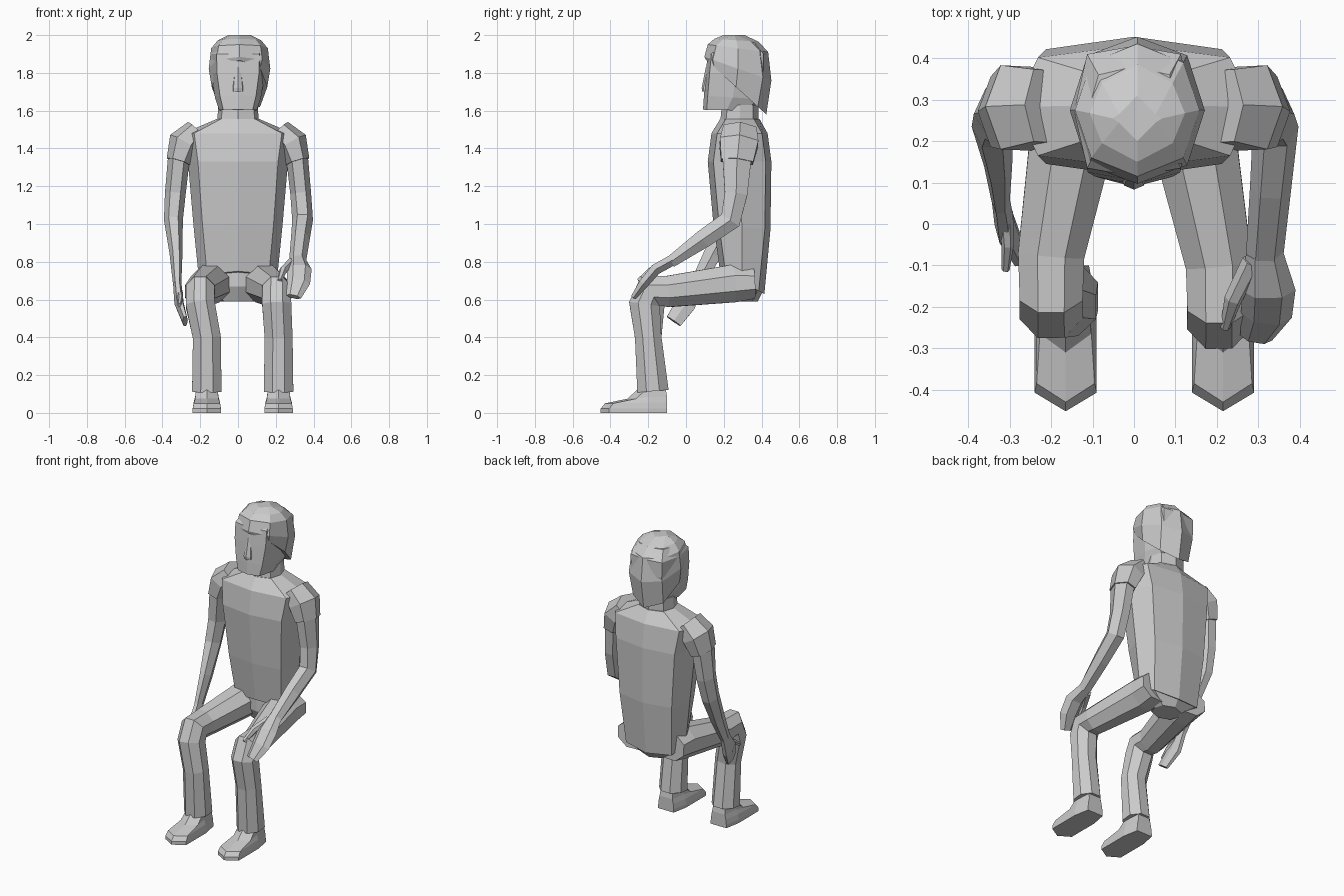
import bpy, bmesh, math
from mathutils import Vector


def loft(name, rings):
    """Skin a list of equal-length point rings and cap both ends."""
    bm = bmesh.new()
    vs = [[bm.verts.new(p) for p in r] for r in rings]
    n = len(vs[0])
    for a, b in zip(vs, vs[1:]):
        for i in range(n):
            j = (i + 1) % n
            bm.faces.new((a[i], a[j], b[j], b[i]))
    bm.faces.new(vs[0][::-1])
    bm.faces.new(vs[-1])
    bmesh.ops.recalc_face_normals(bm, faces=bm.faces)
    me = bpy.data.meshes.new(name)
    bm.to_mesh(me)
    bm.free()
    ob = bpy.data.objects.new(name, me)
    bpy.context.collection.objects.link(ob)
    return ob


def stack(name, rows, cx=0.0, corner=0.8, ridge=0.03):
    """Upright body: rows of (z front, z back, half width, y front, y back)."""
    rings = []
    for zf, zb, w, yf, yb in rows:
        m = (yf + yb) / 2
        plan = [(0, yf), (w * corner, yf + ridge), (w, m), (w * corner, yb - ridge),
                (0, yb), (-w * corner, yb - ridge), (-w, m), (-w * corner, yf + ridge)]
        rings.append([(cx + x, y, zf + (zb - zf) * (y - yf) / (yb - yf)) for x, y in plan])
    return loft(name, rings)


def tube(name, path, n=6):
    """Limb: path of (x, y, z, half width, half depth), rings square to the path."""
    pts = [Vector(p[:3]) for p in path]
    rings = []
    for i, p in enumerate(path):
        t = Vector((0, 0, 0))
        if i > 0:
            t += (pts[i] - pts[i - 1]).normalized()
        if i < len(pts) - 1:
            t += (pts[i + 1] - pts[i]).normalized()
        t.normalize()
        u = Vector((1, 0, 0))
        u = (u - t * u.dot(t)).normalized()
        v = t.cross(u)
        off = math.pi / n if n == 8 else 0
        k = 1 / math.cos(math.pi / 8) if n == 8 else 1
        y_k = k if n == 8 else 1.12
        rings.append([pts[i] + u * p[3] * k * math.cos(a) + v * p[4] * y_k * math.sin(a)
                      for a in (off + 2 * math.pi * q / n for q in range(n))])
    return loft(name, rings)


# Shirt and pelvis
stack("shirt", [(.75, .63, .205, .18, .415), (1.0, .97, .235, .145, .447),
                (1.33, 1.33, .265, .115, .452), (1.48, 1.48, .29, .135, .432),
                (1.555, 1.555, .115, .18, .39)])
stack("pelvis", [(.59, .59, .09, .22, .38), (.67, .65, .2, .19, .41), (.79, .75, .19, .19, .40)])

# Neck, head, nose and hair
stack("neck", [(1.53, 1.53, .11, .18, .385), (1.63, 1.63, .105, .19, .385)])
stack("head", [(1.605, 1.6, .10, .09, .34), (1.68, 1.66, .122, .095, .40),
               (1.8, 1.8, .143, .105, .43), (1.9, 1.9, .145, .115, .43),
               (1.96, 1.96, .11, .17, .38)], corner=.78, ridge=.02)
stack("nose", [(1.70, 1.71, .03, .085, .14), (1.72, 1.72, .03, .083, .14),
               (1.83, 1.83, .018, .105, .15)], ridge=.01)
stack("hair", [(1.87, 1.58, .147, .105, .425), (1.885, 1.76, .163, .097, .452),
               (1.95, 1.91, .15, .115, .435), (1.98, 1.965, .115, .15, .385),
               (2.0, 2.0, .06, .2, .31)], cx=.008, corner=.74, ridge=.045)

# Sleeves (same on both sides)
for side, s in (("left", 1), ("right", -1)):
    tube(side + "_sleeve", [(s * .22, .285, 1.5, .06, .09), (s * .285, .28, 1.43, .085, .105),
                            (s * .315, .27, 1.33, .065, .088)])

# Arm with hand resting on the knee
tube("left_arm", [(.312, .27, 1.36, .058, .08), (.332, .265, 1.16, .055, .062),
                  (.342, .235, 1.02, .055, .058), (.33, .09, .92, .05, .05),
                  (.315, -.08, .80, .045, .032)])
tube("left_hand", [(.315, -.07, .81, .045, .03), (.325, -.16, .76, .065, .03),
                   (.32, -.22, .69, .062, .027), (.295, -.275, .615, .04, .015)])
tube("left_thumb", [(.285, -.09, .795, .025, .025), (.24, -.18, .755, .022, .02),
                    (.22, -.25, .70, .012, .012)])

# Arm hanging beside the thigh
tube("right_arm", [(-.312, .27, 1.36, .058, .08), (-.332, .265, 1.16, .055, .062),
                   (-.342, .235, 1.02, .05, .055), (-.328, .14, .84, .034, .048),
                   (-.322, .055, .68, .022, .035)])
tube("right_hand", [(-.322, .06, .69, .022, .032), (-.312, 0, .58, .025, .055),
                    (-.28, -.065, .485, .015, .045)])
tube("right_thumb", [(-.31, .03, .64, .018, .02), (-.305, -.05, .61, .015, .016),
                     (-.31, -.11, .57, .01, .01)])

# Trouser legs and shoes: hip, knee and ankle x, knee y shift
for side, hip, knee, foot, dy in (("left", .13, .205, .215, 0), ("right", -.135, -.2, -.165, .025)):
    tube(side + "_leg", [(hip, .36, .69, .105, .085), (hip * 1.05, .25, .685, .105, .1),
                         (knee, -.10 + dy, .643, .08, .082),
                         (knee, -.19 + dy, .645, .076, .09),
                         (knee, -.22 + dy, .575, .077, .082),
                         (foot, -.20, .4, .074, .07), (foot, -.175, .115, .078, .083)], n=8)
    # Shoe: pointed toe, flat sole
    rings = []
    for z, zt, w, yf, yb in ((0, 0, .075, -.452, -.1), (.022, .022, .075, -.452, -.1),
                             (.055, .05, .07, -.43, -.1), (.085, .075, .062, -.31, -.1),
                             (.14, .14, .055, -.24, -.11)):
        plan = [(0, yf), (w, yf + .045), (w, -.2), (w * .75, yb),
                (-w * .75, yb), (-w, -.2), (-w, yf + .045)]
        rings.append([(foot + x, y, zt if y < yf + .05 else z) for x, y in plan])
    loft(side + "_shoe", rings)
